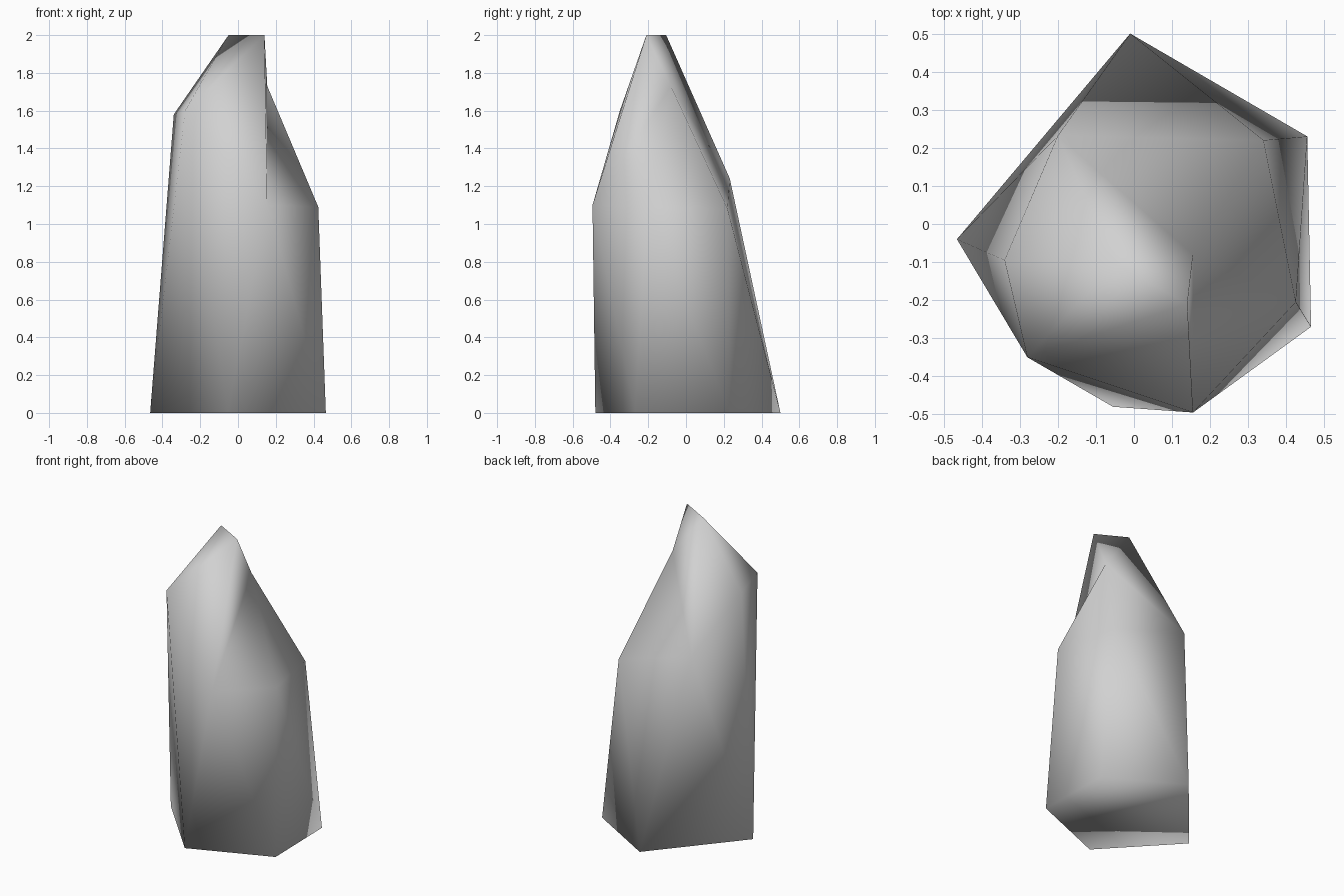
import bpy, bmesh

old = bpy.data.objects.get("Cube")
if old:
    bpy.data.objects.remove(old, do_unlink=True)

# Grey stone material
stone = bpy.data.materials.new("grey_stone")
stone.use_nodes = True
colour = (0.64, 0.64, 0.64, 1)
stone.diffuse_color = colour
stone.node_tree.nodes["Principled BSDF"].inputs["Base Color"].default_value = colour

# Rings of corners, counter-clockwise seen from above
base_ring = [(-.055, -.48, 0), (.465, -.27, 0), (.455, .23, 0), (-.01, .5, 0), (-.465, -.04, 0)]
shoulder_ring = [(.155, -.495, 1.1), (.425, -.205, 1.09), (.34, .22, 1.08),
                 (-.2, .232, 1.24), (-.34, -.095, 1.58), (-.28, -.35, 1.6)]
tip_ring = [(.14, -.21, 2), (.155, -.08, 1.73), (-.05, -.105, 2)]


def bridge(bm, lower, upper, steps):
    """Join two rings with triangles; L advances the lower ring, U the upper."""
    i = j = 0
    for step in steps:
        a, b = lower[i % len(lower)], upper[j % len(upper)]
        if step == "L":
            i += 1
            bm.faces.new((a, lower[i % len(lower)], b))
        else:
            j += 1
            bm.faces.new((a, upper[j % len(upper)], b))


bm = bmesh.new()
base, shoulder, tip = ([bm.verts.new(p) for p in ring]
                       for ring in (base_ring, shoulder_ring, tip_ring))

# Tall sides, sloping crown, then the end caps
bridge(bm, base, shoulder, "LULULULUULU")
bridge(bm, shoulder, tip, "ULLLULLUL")
bm.faces.new(base[::-1])
bm.faces.new(tip)
bmesh.ops.recalc_face_normals(bm, faces=bm.faces[:])
for face in bm.faces:
    face.smooth = True

mesh = bpy.data.meshes.new("crystal_rock")
bm.to_mesh(mesh)
bm.free()
mesh.materials.append(stone)
rock = bpy.data.objects.new("crystal_rock", mesh)
bpy.context.collection.objects.link(rock)
